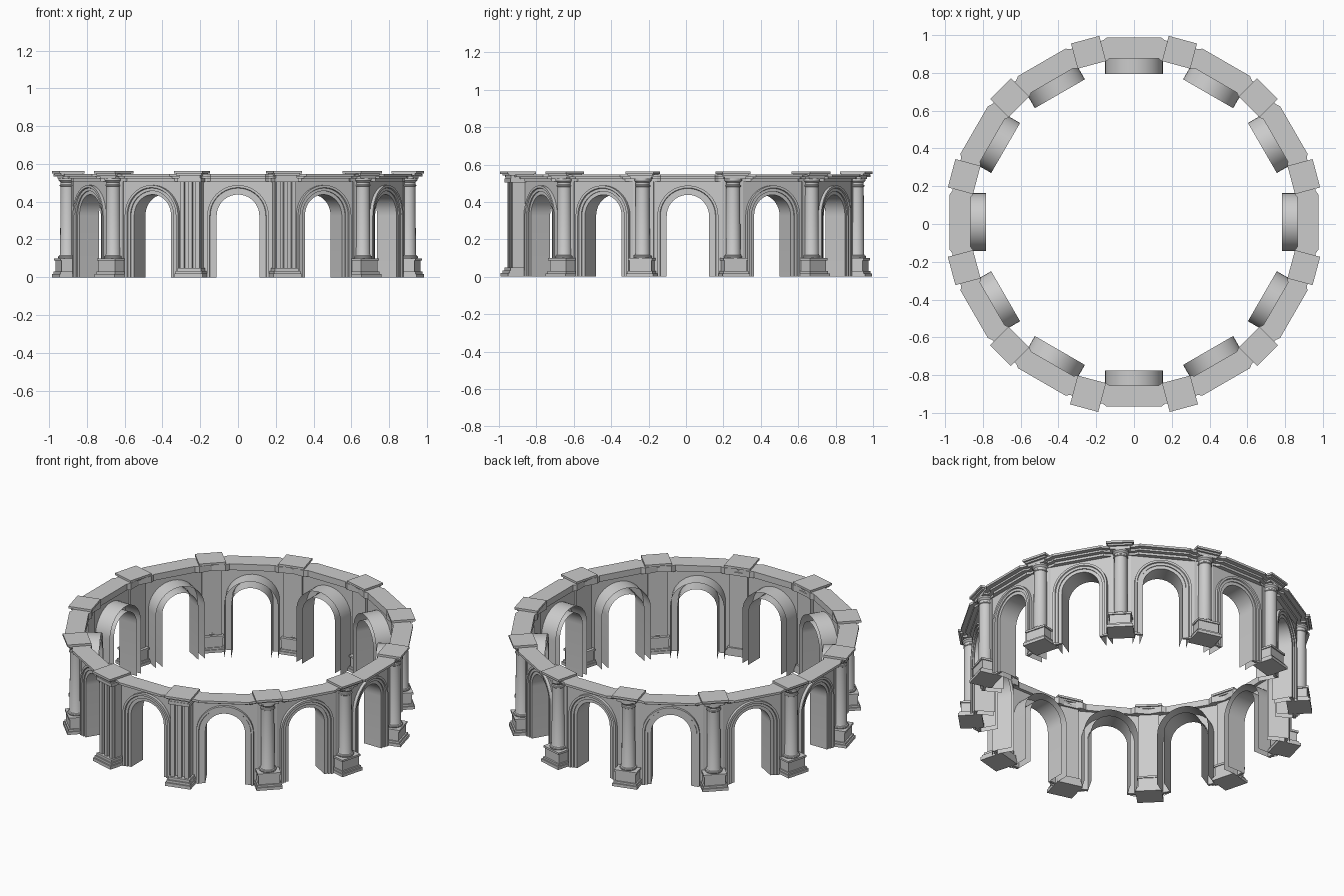
import bpy, bmesh, math
from mathutils import Matrix, Vector

if "Cube" in bpy.data.objects:
    bpy.data.objects.remove(bpy.data.objects["Cube"])

BAYS = 12
STEP = 2 * math.pi / BAYS
CENTRE = Matrix.Translation((0, 0.01, 0))
# local frame: t = sideways, r = distance outward (front = -y), z = up


def finish(name, bm, angle, smooth=False, recalc=True):
    if recalc:
        bmesh.ops.recalc_face_normals(bm, faces=bm.faces)
    me = bpy.data.meshes.new(name)
    bm.to_mesh(me)
    bm.free()
    ob = bpy.data.objects.new(name, me)
    bpy.context.collection.objects.link(ob)
    ob.matrix_world = CENTRE @ Matrix.Rotation(angle, 4, 'Z')
    if smooth:
        bpy.ops.object.select_all(action='DESELECT')
        ob.select_set(True)
        bpy.context.view_layer.objects.active = ob
        bpy.ops.object.shade_smooth_by_angle(angle=math.radians(35))


def prism(bm, pts, offset):
    f = bm.faces.new([bm.verts.new(p) for p in pts])
    ext = bmesh.ops.extrude_face_region(bm, geom=[f], use_keep_orig=True)
    vs = [g for g in ext['geom'] if isinstance(g, bmesh.types.BMVert)]
    bmesh.ops.translate(bm, verts=vs, vec=offset)


def slab(bm, outline, z0, z1):
    prism(bm, [(t, -r, z0) for t, r in outline], (0, 0, z1 - z0))


def box(bm, width, r0, r1, z0, z1, t=0.0):
    w = width / 2
    slab(bm, [(t - w, r0), (t + w, r0), (t + w, r1), (t - w, r1)], z0, z1)


def arch_path(rad, spring=0.325, n=20):
    arc = [(rad * math.cos(a), spring + rad * math.sin(a))
           for a in (math.pi * i / n for i in range(n + 1))]
    return [(rad, 0)] + arc + [(-rad, 0)]


def sweep_arch(bm, profile):
    rows = [[bm.verts.new((x, -r, z)) for x, z in arch_path(rad)]
            for rad, r in profile]
    for a, b in zip(rows, rows[1:]):
        for i in range(len(a) - 1):
            bm.faces.new((a[i], a[i + 1], b[i + 1], b[i]))


def lathe(bm, profile, r_pos, n=20):
    rows = [[bm.verts.new((rad * math.cos(2 * math.pi * i / n),
                           -r_pos + rad * math.sin(2 * math.pi * i / n), z))
             for i in range(n)] for rad, z in profile]
    for a, b in zip(rows, rows[1:]):
        for i in range(n):
            j = (i + 1) % n
            bm.faces.new((a[i], a[j], b[j], b[i]))


def bay(angle):
    # wall panel with arched opening
    bm = bmesh.new()
    w = 0.895 * math.tan(STEP / 2)
    outline = [(-w, 0), (-w, 0.535), (w, 0.535), (w, 0)] + arch_path(0.116)
    prism(bm, [(x, -0.885, z) for x, z in outline], (0, -0.015, 0))
    finish('wall_panel', bm, angle)
    # stepped arch moulding and soffit
    bm = bmesh.new()
    sweep_arch(bm, [(0.163, 0.898), (0.163, 0.918), (0.15, 0.918), (0.147, 0.911),
                    (0.132, 0.911), (0.132, 0.904), (0.113, 0.904), (0.113, 0.785)])
    finish('arch_moulding', bm, angle, True)
    # outer skin of the vault behind the wall
    bm = bmesh.new()
    sweep_arch(bm, [(0.153, 0.887), (0.153, 0.785)])
    finish('vault_skin', bm, angle, True)
    # cornice
    bm = bmesh.new()
    for out, z0, z1 in ((0.977, 0.533, 0.547), (0.95, 0.522, 0.533), (0.925, 0.508, 0.522)):
        slab(bm, [(-0.228, 0.85), (-0.15, 0.85), (-0.13, 0.866), (0.13, 0.866),
                  (0.15, 0.85), (0.228, 0.85), (0.245, 0.915), (0.2, out - 0.022),
                  (0.165, out - 0.015), (0.145, out), (-0.145, out),
                  (-0.165, out - 0.015), (-0.2, out - 0.022), (-0.245, 0.915)], z0, z1)
    finish('cornice', bm, angle)


def cap(angle, out):
    bm = bmesh.new()
    box(bm, 0.155, 0.862, out, 0.55, 0.563)
    box(bm, 0.14, 0.87, out - 0.012, 0.54, 0.55)
    box(bm, 0.115, 0.88, out - 0.025, 0.522, 0.54)
    finish('pier_cap', bm, angle)


def column_pier(angle):
    cap(angle, 1.0)
    # pedestal
    bm = bmesh.new()
    box(bm, 0.15, 0.865, 1.0, 0, 0.018)
    box(bm, 0.138, 0.87, 0.992, 0.018, 0.03)
    box(bm, 0.122, 0.875, 0.983, 0.03, 0.088)
    box(bm, 0.134, 0.87, 0.99, 0.088, 0.1)
    finish('pedestal', bm, angle)
    # flat pilaster behind the column
    bm = bmesh.new()
    box(bm, 0.115, 0.888, 0.92, 0.09, 0.53)
    finish('back_pilaster', bm, angle)
    # round column
    bm = bmesh.new()
    lathe(bm, [(0.048, 0.1), (0.05, 0.106), (0.048, 0.112), (0.042, 0.115), (0.039, 0.122),
               (0.037, 0.48), (0.041, 0.483), (0.041, 0.489), (0.037, 0.492),
               (0.037, 0.503), (0.047, 0.513), (0.047, 0.525)], 0.935)
    finish('column', bm, angle, True)


def fluted_pier(angle):
    cap(angle, 1.02)
    # stepped base
    bm = bmesh.new()
    for wd, out, z0, z1 in ((0.155, 1.015, 0, 0.02), (0.143, 1.007, 0.02, 0.034),
                            (0.13, 0.998, 0.034, 0.05), (0.13, 0.998, 0.505, 0.525)):
        box(bm, wd, 0.87, out, z0, z1)
    finish('fluted_base', bm, angle)
    # shaft with raised strips
    bm = bmesh.new()
    box(bm, 0.112, 0.88, 0.965, 0.04, 0.52)
    for t in (-0.042, 0, 0.042):
        box(bm, 0.022, 0.96, 0.985, 0.05, 0.51, t)
    finish('fluted_shaft', bm, angle)


for k in range(BAYS):
    bay(k * STEP)
    pier = fluted_pier if k in (0, BAYS - 1) else column_pier
    pier((k + 0.5) * STEP)
